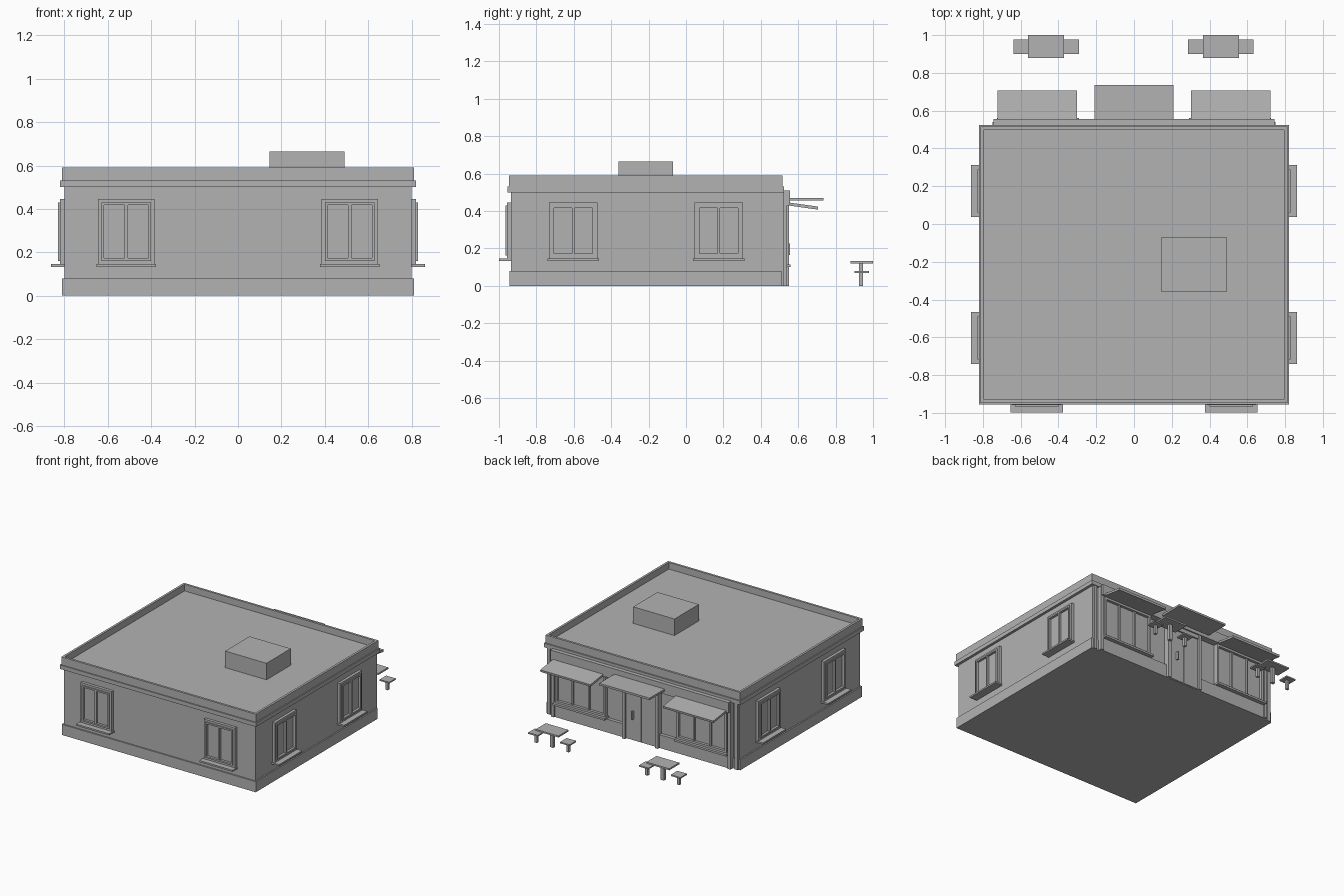
import bpy
from math import radians, pi
from mathutils import Matrix, Vector

cube = bpy.data.objects.get("Cube")
if cube:
    bpy.data.objects.remove(cube, do_unlink=True)

grey = bpy.data.materials.new("plain_grey")
grey.use_nodes = True
COLOUR = (0.45, 0.45, 0.45, 1)
grey.diffuse_color = COLOUR
grey.node_tree.nodes["Principled BSDF"].inputs["Base Color"].default_value = COLOUR

CORNERS = [(0, 2, 3, 1), (4, 5, 7, 6), (0, 1, 5, 4), (2, 6, 7, 3), (0, 4, 6, 2), (1, 3, 7, 5)]


def mesh_object(name, verts, faces, place=Matrix()):
    mesh = bpy.data.meshes.new(name)
    mesh.from_pydata([place @ Vector(v) for v in verts], [], faces)
    mesh.materials.append(grey)
    obj = bpy.data.objects.new(name, mesh)
    bpy.context.collection.objects.link(obj)
    return obj


def box(name, x, y, z, place=Matrix()):
    """Box from (min, max) pairs."""
    verts = [(i, j, k) for k in z for j in y for i in x]
    return mesh_object(name, verts, CORNERS, place)


def frame(name, x, z, y, bar, place=Matrix()):
    """Rectangular border standing in the xz plane, made of four bars."""
    for side, xs in (("left", (x[0], x[0] + bar)), ("right", (x[1] - bar, x[1]))):
        box(f"{name}_{side}", xs, y, z, place)
    inner = (x[0] + bar, x[1] - bar)
    box(name + "_bottom", inner, y, (z[0], z[0] + bar), place)
    box(name + "_top", inner, y, (z[1] - bar, z[1]), place)


# Main building
box("plinth", (-.81, .81), (-.945, .51), (0, .08))
box("walls", (-.8, .8), (-.935, .505), (.08, .5))
box("cornice", (-.82, .82), (-.955, .525), (.5, .53))

# Parapet around a sunken roof
box("roof_deck", (-.8, .8), (-.935, .505), (.53, .54))
for s, side in ((-1, "right"), (1, "left")):
    box(f"parapet_{side}", sorted((s * .795, s * .812)), (-.947, .515), (.53, .59))
box("parapet_front", (-.795, .795), (-.947, -.93), (.53, .59))
box("parapet_back", (-.795, .795), (.498, .515), (.53, .59))
box("roof_unit", (.145, .49), (-.36, -.07), (.54, .665))


# Two-pane windows: local origin on the wall, +y pointing outwards
def window(name, location, angle):
    place = Matrix.Translation(location) @ Matrix.Rotation(angle, 4, "Z")
    frame(name + "_frame", (-.13, .13), (.145, .445), (0, .022), .016, place)
    frame(name + "_sash", (-.114, .114), (.161, .429), (0, .03), .012, place)
    box(name + "_mullion", (-.007, .007), (0, .028), (.173, .417), place)
    box(name + "_glass", (-.102, .102), (0, .012), (.173, .417), place)
    box(name + "_sill", (-.138, .138), (0, .063), (.133, .145), place)


for s, side in ((-1, "right"), (1, "left")):
    window(f"front_window_{side}", (s * .515, -.936, 0), pi)
    for y, end in ((-.603, "front"), (.175, "back")):
        window(f"{side}_window_{end}", (s * .799, y, 0), -s * pi / 2)

# Shopfront on the back wall
box("shop_fascia", (-.745, .745), (.505, .555), (.43, .51))
box("shop_base", (-.735, .735), (.505, .53), (0, .1))
for s, side in ((-1, "right"), (1, "left")):
    box(f"shop_pilaster_{side}", sorted((s * .725, s * .75)), (.505, .54), (0, .5))
    box(f"corner_strip_{side}", sorted((s * .77, s * .795)), (.505, .52), (0, .5))
    # Three-pane shop window with sill
    x = sorted((s * .3, s * .715))
    frame(f"shop_window_{side}", x, (.115, .43), (.505, .54), .016)
    box(f"shop_glass_{side}", x, (.505, .52), (.115, .43))
    for i in (1, 2):
        m = x[0] + i * (x[1] - x[0]) / 3
        box(f"shop_mullion_{side}_{i}", (m - .006, m + .006), (.505, .535), (.13, .415))
    box(f"shop_sill_{side}", (x[0] - .01, x[1] + .01), (.505, .56), (.1, .115))
    # Sloping awning
    tilt = Matrix.Translation((0, .545, .438)) @ Matrix.Rotation(radians(-8), 4, "X")
    box(f"awning_{side}", sorted((s * .303, s * .723)), (0, .162), (-.008, .008), tilt)
    # Doorway jambs and door leaves
    box(f"door_jamb_{side}", sorted((s * .125, s * .15)), (.505, .55), (0, .45))
    box(f"door_leaf_{side}", sorted((s * .002, s * .125)), (.505, .535), (.005, .4))
box("door_lintel", (-.125, .125), (.505, .545), (.4, .45))
box("door_handle", (.06, .07), (.535, .557), (.165, .225))
box("door_canopy", (-.21, .21), (.545, .735), (.455, .47))

# Outdoor tables, each with two stools
for cx, side in ((-.465, "right"), (.46, "left")):
    box(f"table_top_{side}", (cx - .095, cx + .095), (.88, 1), (.12, .132))
    box(f"table_leg_{side}", (cx - .014, cx + .014), (.925, .947), (0, .12))
    for s, end in ((-1, "a"), (1, "b")):
        sx = cx + s * .133
        box(f"stool_seat_{side}_{end}", (sx - .04, sx + .04), (.9, .978), (.068, .078))
        box(f"stool_leg_{side}_{end}", (sx - .01, sx + .01), (.926, .946), (0, .068))
